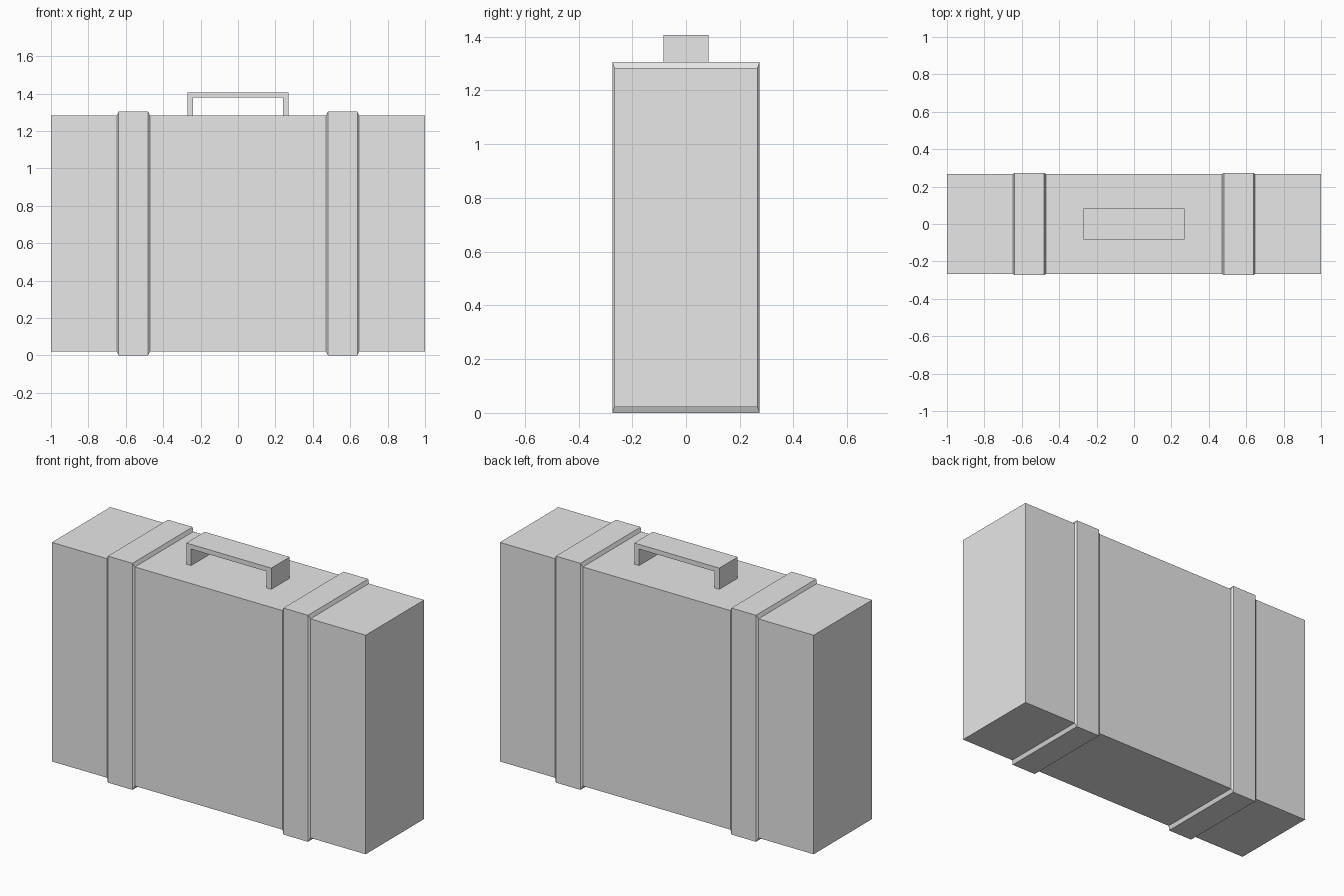
import bpy
import bmesh

if "Cube" in bpy.data.objects:
    bpy.data.objects.remove(bpy.data.objects["Cube"])

# One plain grey for the whole case
grey = bpy.data.materials.new("light grey")
grey.diffuse_color = (0.8, 0.8, 0.8, 1.0)
grey.use_nodes = True
grey.node_tree.nodes["Principled BSDF"].inputs["Base Color"].default_value = grey.diffuse_color


def finish(name, bm):
    bmesh.ops.recalc_face_normals(bm, faces=bm.faces)
    mesh = bpy.data.meshes.new(name)
    bm.to_mesh(mesh)
    bm.free()
    mesh.materials.append(grey)
    obj = bpy.data.objects.new(name, mesh)
    bpy.context.collection.objects.link(obj)
    return obj


# Suitcase shell: rectangular sections along x, raised at the two straps
BODY = (0.266, 0.022, 1.284)    # half depth, bottom, top
STRAP = (0.274, 0.0, 1.305)
left = [(-1.0, BODY), (-0.648, BODY), (-0.638, STRAP), (-0.481, STRAP), (-0.471, BODY)]
sections = left + [(-x, s) for x, s in reversed(left)]

bm = bmesh.new()
rings = []
for x, (d, z0, z1) in sections:
    rings.append([bm.verts.new((x, y, z)) for y, z in ((-d, z0), (d, z0), (d, z1), (-d, z1))])
for a, b in zip(rings, rings[1:]):
    for i in range(4):
        j = (i + 1) % 4
        bm.faces.new((a[i], a[j], b[j], b[i]))
bm.faces.new(rings[0])
bm.faces.new(rings[-1])
finish("suitcase_shell_with_straps", bm)

# Handle: U-shaped strip (outer and inner outline) extruded across y
outer = [(-0.271, 1.284), (-0.271, 1.406), (0.271, 1.406), (0.271, 1.284)]
inner = [(0.24, 1.284), (0.24, 1.379), (-0.24, 1.379), (-0.24, 1.284)]
bm = bmesh.new()
face = bm.faces.new([bm.verts.new((x, -0.084, z)) for x, z in outer + inner])
ext = bmesh.ops.extrude_face_region(bm, geom=[face], use_keep_orig=True)
verts = [v for v in ext["geom"] if isinstance(v, bmesh.types.BMVert)]
bmesh.ops.translate(bm, verts=verts, vec=(0, 0.168, 0))
finish("handle", bm)
